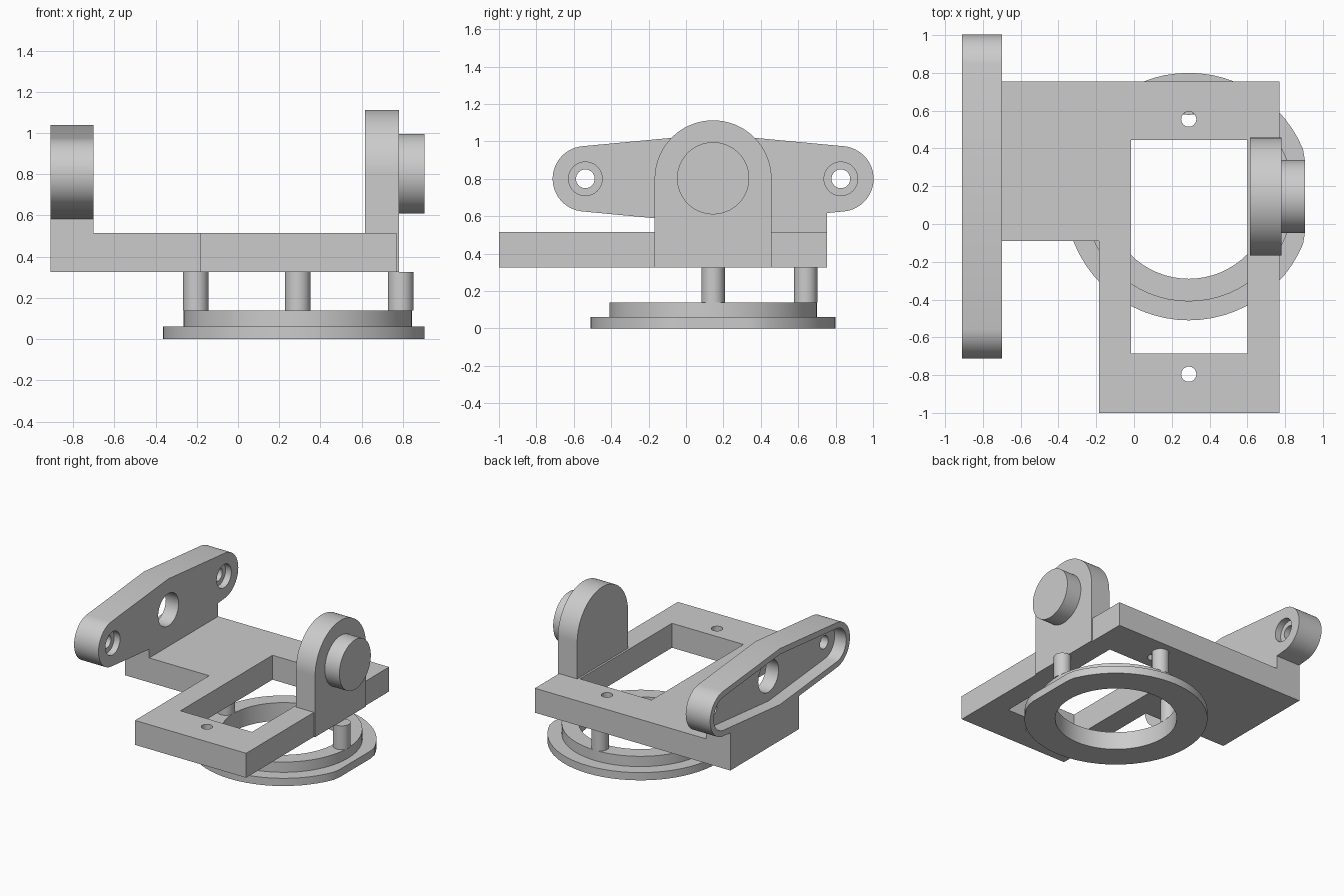
import bpy, bmesh, math
from mathutils import Vector

if "Cube" in bpy.data.objects:
    bpy.data.objects.remove(bpy.data.objects["Cube"])

grey = bpy.data.materials.new("plain grey")
grey.use_nodes = True
grey.diffuse_color = (0.6, 0.6, 0.6, 1)
grey.node_tree.nodes["Principled BSDF"].inputs["Base Color"].default_value = (0.6, 0.6, 0.6, 1)

CY, CZ = 0.145, 0.80        # shared pivot axis
RX = 0.29                   # ring centre in x
parts = []


def arc(cx, cy, r, start=0, end=360, n=64):
    full = abs(end - start) == 360
    steps = n if full else n + 1
    angles = [math.radians(start + (end - start) * i / n) for i in range(steps)]
    return [(cx + r * math.cos(a), cy + r * math.sin(a)) for a in angles]


def rect(x0, y0, x1, y1):
    return [(x0, y0), (x1, y0), (x1, y1), (x0, y1)]


def prism(name, outline, axis, lo, hi):
    """Extrude a 2D outline along z (outline in x, y) or along x (outline in y, z)."""
    place = (lambda p, h: (p[0], p[1], h)) if axis == "z" else (lambda p, h: (h, p[0], p[1]))
    bm = bmesh.new()
    face = bm.faces.new([bm.verts.new(place(p, lo)) for p in outline])
    new = bmesh.ops.extrude_face_region(bm, geom=[face])["geom"]
    shift = Vector(place((0, 0), hi - lo))
    bmesh.ops.translate(bm, vec=shift, verts=[v for v in new if isinstance(v, bmesh.types.BMVert)])
    bmesh.ops.recalc_face_normals(bm, faces=bm.faces)
    mesh = bpy.data.meshes.new(name)
    bm.to_mesh(mesh)
    bm.free()
    mesh.materials.append(grey)
    obj = bpy.data.objects.new(name, mesh)
    bpy.context.collection.objects.link(obj)
    parts.append(obj)
    return obj


def cut(obj, outline, axis, lo, hi):
    """Remove an extruded outline from a part."""
    cutter = prism("cutter", outline, axis, lo, hi)
    parts.remove(cutter)
    mod = obj.modifiers.new("cut", "BOOLEAN")
    mod.operation, mod.solver, mod.object = "DIFFERENCE", "EXACT", cutter
    bpy.context.view_layer.objects.active = obj
    bpy.ops.object.modifier_apply(modifier=mod.name)
    bpy.data.objects.remove(cutter)


def arm_outline(inset=0.0):
    """Two rounded ends joined by straight tangents to a peak above and below the pivot."""
    r, peak, reach = 0.175 - inset, 0.24 - inset, 0.683
    a = math.degrees(math.atan2(peak, -reach) - math.acos(r / math.hypot(peak, reach)))
    right = arc(CY + reach, CZ, r, -a, a, 32)
    left = arc(CY - reach, CZ, r, 180 - a, 180 + a, 32)
    return right + [(CY, CZ + peak)] + left + [(CY, CZ - peak)]


# Base plate with window and two bolt holes
plate = prism("base_plate", [(-0.91, -0.09), (-0.185, -0.09), (-0.185, -1), (0.77, -1),
                             (0.77, 0.755), (-0.91, 0.755)], "z", 0.325, 0.515)
cut(plate, rect(-0.015, -0.685, 0.60, 0.445), "z", 0.2, 0.7)
for y in (0.555, -0.795):
    cut(plate, arc(RX, y, 0.04, n=32), "z", 0.2, 0.7)

# Rocker arm: pocket on the outside, counterbored end holes, pivot bore
arm = prism("rocker_arm", arm_outline(), "x", -0.91, -0.70)
cut(arm, arm_outline(0.045), "x", -1.0, -0.81)
cut(arm, arc(CY, CZ, 0.125), "x", -1.0, -0.5)
for y in (CY - 0.683, CY + 0.683):
    cut(arm, arc(y, CZ, 0.05, n=32), "x", -1.0, -0.5)
    cut(arm, arc(y, CZ, 0.09, n=48), "x", -0.75, -0.5)

# Block filling the gap between plate and arm
prism("arm_foot", [(-0.09, 0.515), (0.755, 0.515), (0.755, 0.618), (CY, 0.56), (-0.09, 0.582)],
      "x", -0.91, -0.70)

# Round-topped upright and its pivot boss
prism("upright", [(CY - 0.3125, 0.325), (CY + 0.3125, 0.325)] + arc(CY, CZ, 0.3125, 0, 180),
      "x", 0.615, 0.78)
prism("pivot_boss", arc(CY, CZ + 0.003, 0.193), "x", 0.78, 0.905)

# Stepped ring, with one flat on the flange
flange = [(min(x, 0.905), y) for x, y in arc(RX, CY, 0.655)]
for name, outline, lo, hi in (("ring_flange", flange, 0, 0.06),
                              ("ring_collar", arc(RX, CY, 0.555), 0.06, 0.14)):
    ring = prism(name, outline, "z", lo, hi)
    cut(ring, arc(RX, CY, 0.435), "z", -0.1, 0.3)

# Posts carrying the ring
for side, x, y in (("right", -0.205, CY), ("left", 0.79, CY), ("back", RX, 0.64)):
    prism(side + "_post", arc(x, y, 0.0625, n=32), "z", 0.14, 0.325)

# Smooth the curved walls, keep the edges crisp
bpy.ops.object.select_all(action="DESELECT")
for obj in parts:
    obj.select_set(True)
bpy.context.view_layer.objects.active = plate
bpy.ops.object.shade_smooth_by_angle(angle=math.radians(30))
